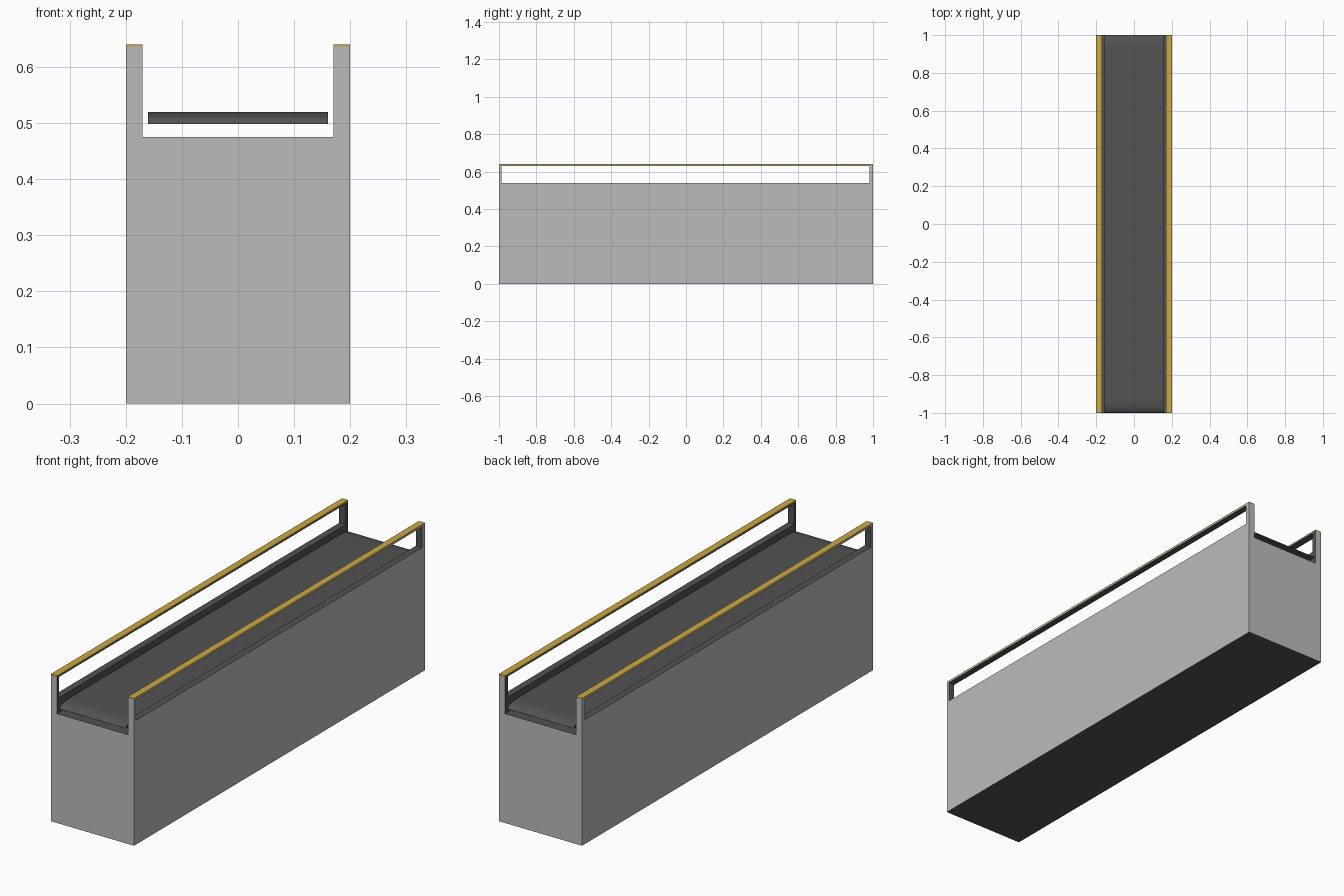
import bpy, bmesh, math

old = bpy.data.objects.get("Cube")
if old:
    bpy.data.objects.remove(old, do_unlink=True)


def material(name, rgb):
    m = bpy.data.materials.new(name)
    m.use_nodes = True
    m.diffuse_color = (*rgb, 1)
    m.node_tree.nodes["Principled BSDF"].inputs["Base Color"].default_value = (*rgb, 1)
    return m


light_grey = material("light grey", (0.5, 0.5, 0.5))
dark_grey = material("dark grey", (0.085, 0.085, 0.085))
yellow = material("yellow", (0.6, 0.39, 0.06))


def extrude(name, points, axis, lo, hi, mats):
    """Extrude a closed 2D profile along x or y between lo and hi."""
    bm = bmesh.new()
    place = (lambda p: (lo, *p)) if axis == "x" else (lambda p: (p[0], lo, p[1]))
    face = bm.faces.new([bm.verts.new(place(p)) for p in points])
    new = bmesh.ops.extrude_face_region(bm, geom=[face])["geom"]
    move = (hi - lo, 0, 0) if axis == "x" else (0, hi - lo, 0)
    bmesh.ops.translate(bm, vec=move, verts=[v for v in new if isinstance(v, bmesh.types.BMVert)])
    bmesh.ops.recalc_face_normals(bm, faces=bm.faces)
    mesh = bpy.data.meshes.new(name)
    bm.to_mesh(mesh)
    bm.free()
    for m in mats:
        mesh.materials.append(m)
    ob = bpy.data.objects.new(name, mesh)
    bpy.context.collection.objects.link(ob)
    return ob


def rectangle(a0, a1, b0, b1):
    return [(a0, b0), (a1, b0), (a1, b1), (a0, b1)]


# Main body: a long trough with a raised wall on each side
W, INNER, FLOOR, TOP, CAP = 0.2, 0.17, 0.475, 0.64, 0.004
half = [(W, 0), (W, TOP - CAP), (INNER, TOP - CAP), (INNER, FLOOR)]
body = extrude("conveyor_body", half + [(-x, z) for x, z in reversed(half)],
               "y", -1, 1, [light_grey, dark_grey])

# Long window through both side walls, with slightly eased corners
cutter = extrude("window_cutter", rectangle(-0.987, 0.98, 0.54, 0.63), "x", -0.3, 0.3, [dark_grey])
cutter.hide_render = True
cutter.hide_viewport = True
cut = body.modifiers.new("windows", "BOOLEAN")
cut.object = cutter
cut.operation = "DIFFERENCE"
cut.solver = "EXACT"
depsgraph = bpy.context.evaluated_depsgraph_get()
body.data = bpy.data.meshes.new_from_object(body.evaluated_get(depsgraph))
body.modifiers.clear()
bpy.data.objects.remove(cutter, do_unlink=True)

# Outer skin is light; the underside, trough and window linings are dark
body.data.materials.clear()
body.data.materials.append(light_grey)
body.data.materials.append(dark_grey)
for f in body.data.polygons:
    outer = abs(f.center.x) > W - 0.001 or abs(f.center.y) > 0.999
    f.material_index = 0 if outer else 1

# Yellow strips along the tops of the walls
for side, name in ((1, "left_rail_cap"), (-1, "right_rail_cap")):
    x0, x1 = sorted((side * INNER, side * W))
    extrude(name, rectangle(x0, x1, TOP - CAP, TOP), "y", -1, 1, [yellow])

# Belt floating in the trough, its top curving down at both ends
LOW, HIGH, CURVE, STEPS = 0.498, 0.52, 0.07, 10
end = []
for i in range(STEPS + 1):
    a = math.pi / 2 * i / STEPS
    end.append((1 - CURVE + CURVE * math.cos(a), LOW + (HIGH - LOW) * math.sin(a)))
belt = extrude("belt", end + [(-y, z) for y, z in reversed(end)], "x", -0.16, 0.16, [dark_grey])
bpy.ops.object.select_all(action="DESELECT")
belt.select_set(True)
bpy.context.view_layer.objects.active = belt
bpy.ops.object.shade_smooth_by_angle(angle=math.radians(40))
